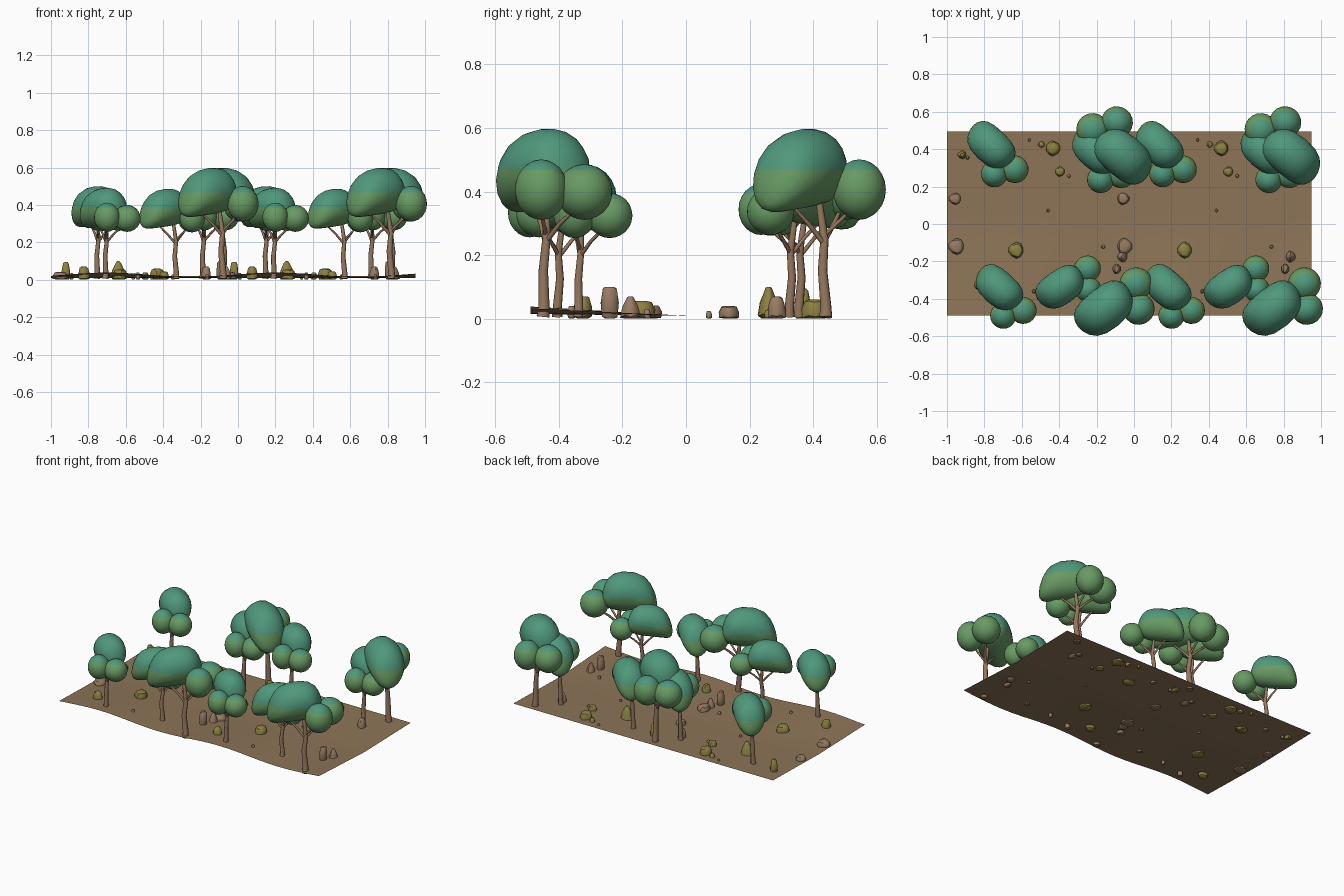
import bpy, bmesh, math, random
from mathutils import Vector, Matrix

if "Cube" in bpy.data.objects:
    bpy.data.objects.remove(bpy.data.objects["Cube"])

random.seed(4)
TILE = 0.9


def material(name, rgb):
    lin = [((c / 255 + 0.055) / 1.055) ** 2.4 for c in rgb]
    m = bpy.data.materials.new(name)
    m.diffuse_color = (*lin, 1)
    m.use_nodes = True
    m.node_tree.nodes["Principled BSDF"].inputs["Base Color"].default_value = m.diffuse_color
    return m


soil = material("soil brown", (142, 117, 88))
bark = material("bark brown", (150, 119, 93))
teal = material("leaf teal", (80, 152, 124))
green = material("leaf green", (104, 154, 100))
stone = material("stone tan", (152, 124, 99))
moss = material("moss olive", (142, 130, 66))


def finish(bm, name, mats, angle=60):
    me = bpy.data.meshes.new(name)
    bmesh.ops.recalc_face_normals(bm, faces=bm.faces)
    bm.to_mesh(me)
    bm.free()
    for m in mats:
        me.materials.append(m)
    ob = bpy.data.objects.new(name, me)
    bpy.context.collection.objects.link(ob)
    bpy.ops.object.select_all(action='DESELECT')
    ob.select_set(True)
    bpy.context.view_layer.objects.active = ob
    bpy.ops.object.shade_smooth_by_angle(angle=math.radians(angle))
    return ob


def ground_z(x, y):
    if y < 0:
        return 0.009 + abs(y) / 0.5 * (0.018 + 0.012 * math.cos(2 * math.pi * (x + 0.7) / TILE))
    return 0.009 + y / 0.5 * 0.01


# Ground: thin strip with a shallow valley along the middle
bm = bmesh.new()
nx, ny = 26, 12
grid = [[bm.verts.new((x, y, ground_z(x, y)))
         for y in [-0.49 + 0.985 * j / ny for j in range(ny + 1)]]
        for x in [-1 + 1.95 * i / nx for i in range(nx + 1)]]
for i in range(nx):
    for j in range(ny):
        bm.faces.new((grid[i][j], grid[i + 1][j], grid[i + 1][j + 1], grid[i][j + 1]))
ground = finish(bm, "ground", [soil])
if ground.data.polygons[0].normal.z < 0:
    ground.data.flip_normals()


def tube(bm, path, radii, sides=10):
    rings = []
    for k, p in enumerate(path):
        p = Vector(p)
        d = Vector(path[min(k + 1, len(path) - 1)]) - Vector(path[max(k - 1, 0)])
        rot = Vector((0, 0, 1)).rotation_difference(d)
        rings.append([bm.verts.new(p + rot @ Vector((radii[k] * math.cos(a), radii[k] * math.sin(a), 0)))
                      for a in [2 * math.pi * s / sides for s in range(sides)]])
    for a, b in zip(rings, rings[1:]):
        for s in range(sides):
            t = (s + 1) % sides
            bm.faces.new((a[s], a[t], b[t], b[s]))
    bm.faces.new(rings[0][::-1])
    bm.faces.new(rings[-1])


def ball(bm, centre, radii):
    mat = Matrix.Translation(centre) @ Matrix.Diagonal((*radii, 1))
    return bmesh.ops.create_icosphere(bm, subdivisions=3, radius=1, matrix=mat)["verts"]


def tree(name, x, y, degrees, scale):
    place = Matrix.Translation((x, y, 0.006)) @ Matrix.Rotation(math.radians(degrees), 4, 'Z') @ Matrix.Scale(scale, 4)
    # trunk with branches reaching into the crown
    bm = bmesh.new()
    tube(bm, [(0, 0, 0), (0.002, 0.002, 0.03), (-0.006, 0.006, 0.12), (0.004, 0.008, 0.2), (-0.01, 0.02, 0.33)],
         [0.017, 0.0145, 0.0125, 0.011, 0.008])
    tube(bm, [(0.004, 0.008, 0.195), (0.05, 0.015, 0.24), (0.11, 0.035, 0.29)], [0.007, 0.006, 0.004], 7)
    tube(bm, [(0.002, 0.008, 0.21), (0.03, -0.025, 0.25), (0.06, -0.05, 0.29)], [0.006, 0.005, 0.004], 7)
    tube(bm, [(0, 0.008, 0.19), (-0.04, 0.025, 0.24), (-0.1, 0.045, 0.3)], [0.007, 0.006, 0.004], 7)
    bmesh.ops.transform(bm, matrix=place, verts=bm.verts)
    finish(bm, name + "_trunk", [bark])
    # crown: long drooping cap and two lower puffs
    bm = bmesh.new()
    for v in ball(bm, (0, 0, 0), (1, 1, 1)):
        t, b, c = v.co
        v.co = (-0.052 + 0.09 * t + 0.05 * math.tanh(2.5 * t),
                0.042 + 0.094 * b + 0.012 * (t * t - 0.4),
                0.382 + 0.102 * c - 0.045 * t * t + 0.025 * t)
    ball(bm, (0.125, 0.036, 0.322), (0.073, 0.072, 0.072))
    ball(bm, (0.065, -0.058, 0.328), (0.07, 0.068, 0.078))
    split = 0.378
    bmesh.ops.bisect_plane(bm, geom=bm.verts[:] + bm.edges[:] + bm.faces[:],
                           plane_co=(0, 0, split), plane_no=(0, 0, 1))
    for f in bm.faces:
        f.material_index = 0 if f.calc_center_median().z > split else 1
    bmesh.ops.transform(bm, matrix=place, verts=bm.verts)
    finish(bm, name + "_crown", [teal, green])


def rock(name, x, y, rx, ry, top, mat, taper):
    # rounded pebble, tapered and flattened at the top
    bm = bmesh.new()
    bmesh.ops.create_icosphere(bm, subdivisions=2, radius=1)
    turn = random.random() * 3
    for v in bm.verts:
        c = v.co * (1 + 0.08 * math.sin(4 * v.co.x + turn) + random.uniform(-0.03, 0.03))
        h = max(-0.6, min(0.6, c.z)) / 0.6
        k = 1.05 - taper * (h + 1) / 2
        v.co = (x + c.x * rx * k, y + c.y * ry * k, 0.001 + (top - 0.001) * (h + 1) / 2)
    finish(bm, name, [mat], 35)


trees = [
    ("front_left_tree", -0.71, -0.405, -42, 1.0),
    ("front_middle_tree", -0.33, -0.34, 35, 0.99),
    ("front_big_tree", -0.08, -0.45, 39, 1.22),
    ("back_left_tree", -0.755, 0.355, -44, 1.02),
    ("back_small_tree", -0.19, 0.325, -42, 1.03),
    ("back_big_tree", -0.075, 0.44, 140, 1.22),
]
# x, y, half width, half depth, top height, material, taper
rocks = [
    (-0.92, 0.37, 0.028, 0.024, 0.095, moss, 0.4),
    (-0.89, 0.355, 0.012, 0.012, 0.035, moss, 0.3),
    (-0.64, 0.26, 0.055, 0.04, 0.10, moss, 0.8),
    (-0.63, -0.14, 0.045, 0.045, 0.055, moss, 0.25),
    (-0.433, 0.405, 0.045, 0.042, 0.06, moss, 0.25),
    (-0.495, 0.425, 0.02, 0.018, 0.04, moss, 0.3),
    (-0.56, 0.45, 0.01, 0.01, 0.03, moss, 0.3),
    (-0.396, 0.28, 0.03, 0.028, 0.045, moss, 0.3),
    (-0.348, 0.257, 0.011, 0.011, 0.028, moss, 0.3),
    (-0.825, -0.325, 0.035, 0.03, 0.07, moss, 0.3),
    (-0.46, 0.072, 0.01, 0.01, 0.024, stone, 0.3),
    (-0.535, -0.36, 0.013, 0.013, 0.04, stone, 0.3),
    (-0.165, -0.122, 0.012, 0.011, 0.03, stone, 0.3),
    (-0.17, 0.285, 0.032, 0.03, 0.07, stone, 0.4),
    (-0.062, -0.175, 0.034, 0.036, 0.07, stone, 0.75),
    (-0.092, -0.24, 0.026, 0.027, 0.10, stone, 0.12),
    (-0.957, 0.135, 0.036, 0.033, 0.04, stone, 0.25),
    (-0.95, -0.12, 0.045, 0.046, 0.042, stone, 0.25),
]

# Two identical tiles side by side
for n in range(2):
    dx = n * TILE
    for name, x, y, deg, s in trees:
        tree(f"{name}_{n + 1}", x + dx, y, deg, s)
    for i, (x, y, rx, ry, top, mat, taper) in enumerate(rocks):
        rock(f"rock_{i + 1}_{n + 1}", x + dx, y, rx, ry, top, mat, taper)
